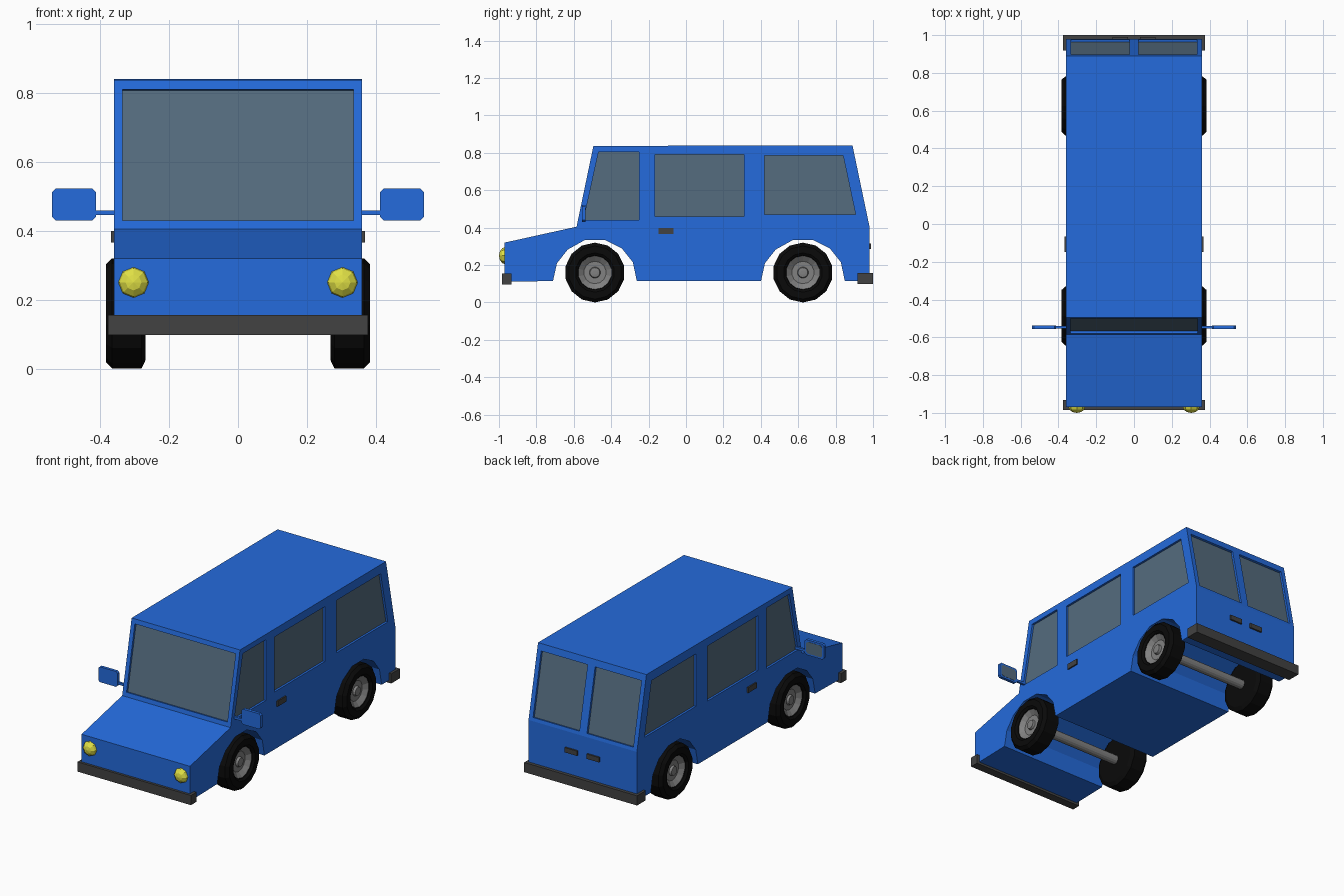
import bpy, bmesh, math
from mathutils import Vector, Matrix

if "Cube" in bpy.data.objects:
    bpy.data.objects.remove(bpy.data.objects["Cube"])


def material(name, rgb):
    m = bpy.data.materials.new(name)
    m.diffuse_color = (*rgb, 1)
    m.use_nodes = True
    m.node_tree.nodes["Principled BSDF"].inputs["Base Color"].default_value = m.diffuse_color
    return m


BLUE = material("blue paint", (0.018, 0.147, 0.716))
GLASS = material("glass", (0.09, 0.15, 0.21))
BLACK = material("rubber", (0.003, 0.003, 0.003))
DARK = material("dark trim", (0.055, 0.055, 0.055))
RIM = material("rim grey", (0.22, 0.22, 0.22))
YELLOW = material("lamp yellow", (0.75, 0.75, 0.06))


def finish(name, bm, mat=None):
    bmesh.ops.recalc_face_normals(bm, faces=bm.faces)
    me = bpy.data.meshes.new(name)
    bm.to_mesh(me)
    bm.free()
    ob = bpy.data.objects.new(name, me)
    bpy.context.collection.objects.link(ob)
    if mat:
        me.materials.append(mat)
    return ob


def prism(bm, pts, a, b):
    """Closed slab between the polygon shifted by a and by b."""
    lo = [bm.verts.new(Vector(p) + a) for p in pts]
    hi = [bm.verts.new(Vector(p) + b) for p in pts]
    bm.faces.new(lo)
    bm.faces.new(hi)
    for i in range(len(pts)):
        j = (i + 1) % len(pts)
        bm.faces.new((lo[i], lo[j], hi[j], hi[i]))


def box(name, x, y, z, mat):
    bm = bmesh.new()
    prism(bm, [(x[0], y[0], z[0]), (x[1], y[0], z[0]), (x[1], y[1], z[0]), (x[0], y[1], z[0])],
          Vector(), Vector((0, 0, z[1] - z[0])))
    return finish(name, bm, mat)


def lathe(name, profile, y, z, side, sides, mat):
    """Revolve (x, radius) points about an axis along x."""
    bm = bmesh.new()
    rings = []
    for x, r in profile:
        rings.append([bm.verts.new((side * x, y + r * math.sin(2 * math.pi * i / sides),
                                    z + r * math.cos(2 * math.pi * i / sides))) for i in range(sides)])
    for a, b in zip(rings, rings[1:]):
        for i in range(sides):
            j = (i + 1) % sides
            bm.faces.new((a[i], a[j], b[j], b[i]))
    bm.faces.new(rings[0])
    bm.faces.new(rings[-1])
    return finish(name, bm, mat)


# Body: side profile with two wheel arches, extruded across
AXLES = (-0.487, 0.625)
ARCH = [(-0.224, 0.115), (-0.203, 0.21), (-0.145, 0.283), (-0.055, 0.333),
        (0.055, 0.333), (0.145, 0.288), (0.203, 0.215), (0.224, 0.115)]
profile = [(-0.97, 0.11)] + [(c + y, z) for c in AXLES for y, z in ARCH]
profile += [(0.98, 0.115), (0.98, 0.41), (0.89, 0.84), (-0.495, 0.837), (-0.585, 0.405), (-0.97, 0.32)]
bm = bmesh.new()
prism(bm, [(0, y, z) for y, z in profile], Vector((-0.36, 0, 0)), Vector((0.36, 0, 0)))
body = finish("body", bm, BLUE)

# Windows: outline on the body surface plus outward normal
front_n = Vector((0, -0.432, 0.09)).normalized()
rear_n = Vector((0, 0.43, 0.09)).normalized()


def front_y(z):
    return -0.585 + (z - 0.405) * 0.09 / 0.432


def rear_y(z):
    return 0.98 - (z - 0.41) * 0.09 / 0.43


def slanted(x0, x1, z0, z1, fy):
    return [(x0, fy(z0), z0), (x1, fy(z0), z0), (x1, fy(z1), z1), (x0, fy(z1), z1)]


windows = [("windscreen", slanted(-0.335, 0.335, 0.43, 0.81, front_y), front_n)]
SIDE = {"front": [(-0.548, 0.44), (-0.25, 0.44), (-0.25, 0.805), (-0.467, 0.805)],
        "middle": [(-0.167, 0.46), (0.31, 0.46), (0.31, 0.79), (-0.167, 0.79)],
        "rear": [(0.42, 0.47), (0.907, 0.47), (0.84, 0.785), (0.42, 0.785)]}
for s in (-1, 1):
    for key, pts in SIDE.items():
        windows.append((key + "_side_window", [(s * 0.36, y, z) for y, z in pts], Vector((s, 0, 0))))
    windows.append(("back_window", slanted(s * 0.025, s * 0.333, 0.43, 0.80, rear_y), rear_n))

DEPTH = 0.014
cut = bmesh.new()
for name, pts, n in windows:
    prism(cut, pts, n * -DEPTH, n * 0.03)
    bm = bmesh.new()
    prism(bm, pts, n * (-DEPTH - 0.003), n * (-DEPTH + 0.001))
    finish(name, bm, GLASS)
cutter = finish("window_cutter", cut)
cutter.hide_render = True
cutter.hide_set(True)
mod = body.modifiers.new("window recesses", "BOOLEAN")
mod.operation = "DIFFERENCE"
mod.solver = "EXACT"
mod.object = cutter

# Wheels and axles
TYRE = [(0.268, 0.09), (0.268, 0.135), (0.28, 0.16), (0.365, 0.16), (0.383, 0.142),
        (0.383, 0.105), (0.372, 0.092), (0.345, 0.088)]
RIM_P = [(0.34, 0.09), (0.368, 0.09), (0.346, 0.06), (0.346, 0.03), (0.36, 0.026), (0.362, 0.012)]
for y in AXLES:
    for s in (-1, 1):
        lathe("tyre", TYRE, y, 0.16, s, 14, BLACK)
        lathe("rim", RIM_P, y, 0.16, s, 14, RIM)
    lathe("axle", [(-0.28, 0.028), (0.28, 0.028)], y, 0.16, 1, 14, RIM)

# Bumpers
box("front_bumper", (-0.377, 0.377), (-0.985, -0.933), (0.097, 0.155), DARK)
box("rear_bumper", (-0.375, 0.375), (0.918, 1.0), (0.1, 0.158), DARK)

for s in (-1, 1):
    # Headlights
    bm = bmesh.new()
    bmesh.ops.create_uvsphere(bm, u_segments=8, v_segments=6, radius=1,
                              matrix=Matrix.Translation((s * 0.303, -0.965, 0.25))
                              @ Matrix.Diagonal((0.046, 0.035, 0.046, 1))
                              @ Matrix.Rotation(math.pi / 2, 4, "X"))
    finish("headlight", bm, YELLOW)
    # Door handles
    box("side_handle", (s * 0.35, s * 0.368), (-0.147, -0.067), (0.366, 0.399), DARK)
    box("back_handle", (s * 0.032, s * 0.114), (0.97, 0.99), (0.285, 0.314), DARK)
    # Wing mirrors
    box("mirror_arm", (s * 0.34, s * 0.42), (-0.552, -0.539), (0.445, 0.459), BLUE)
    for name, m, y0, y1, mat in (("mirror_housing", 0, -0.556, -0.538, BLUE),
                                 ("mirror_glass", 0.011, -0.54, -0.5365, GLASS)):
        x0, x1, z0, z1, c = 0.412 + m, 0.539 - m, 0.43 + m, 0.522 - m, 0.01
        pts = [(x0 + c, z0), (x1 - c, z0), (x1, z0 + c), (x1, z1 - c),
               (x1 - c, z1), (x0 + c, z1), (x0, z1 - c), (x0, z0 + c)]
        bm = bmesh.new()
        prism(bm, [(s * x, 0, z) for x, z in pts], Vector((0, y0, 0)), Vector((0, y1, 0)))
        finish(name, bm, mat)
